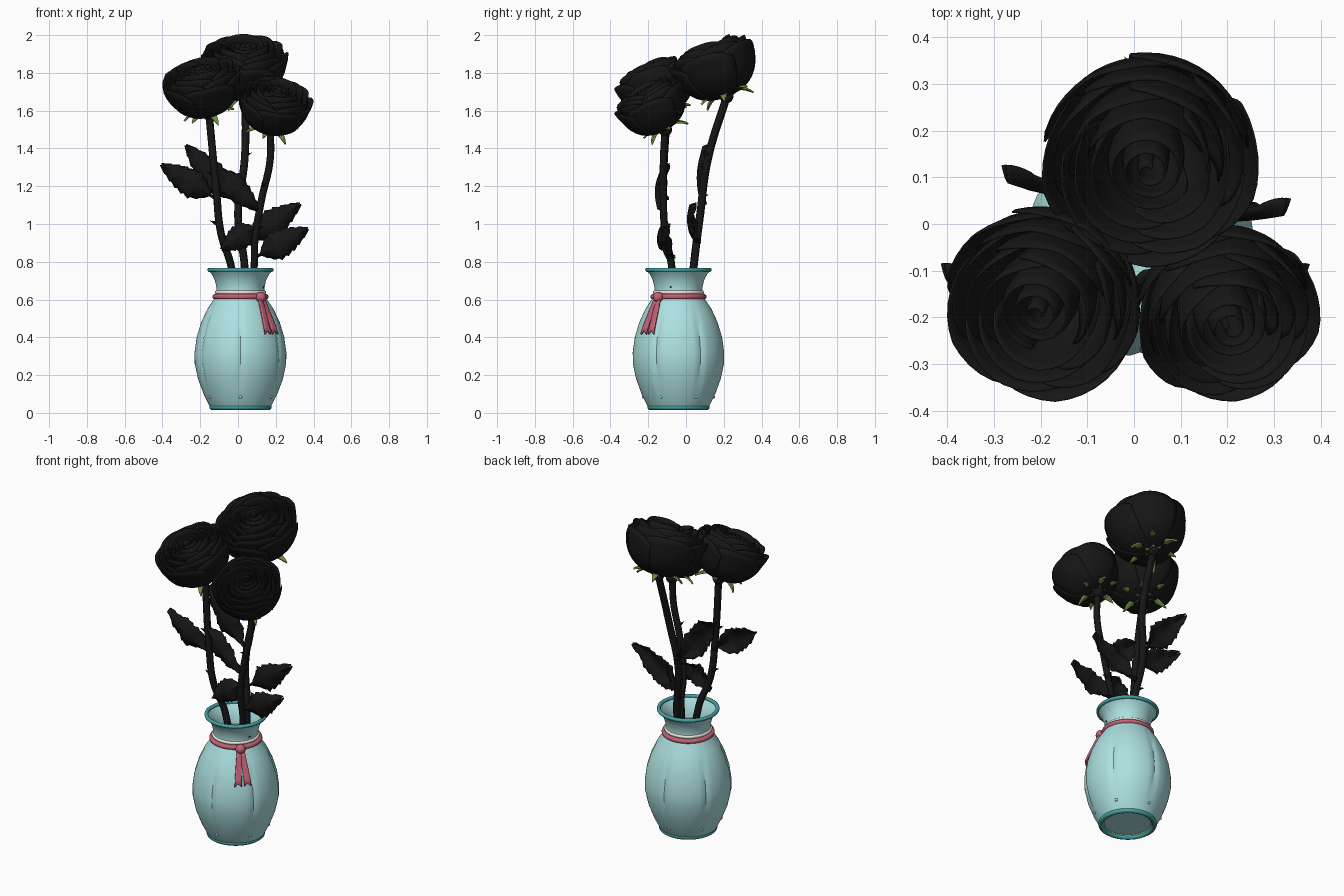
import bpy, math
from mathutils import Vector
from math import sin, cos, pi, radians

if "Cube" in bpy.data.objects:
    bpy.data.objects.remove(bpy.data.objects["Cube"])

CX, CY = 0.013, -0.04          # vase axis


def material(name, col):
    m = bpy.data.materials.new(name)
    m.diffuse_color = (*col, 1)
    m.use_nodes = True
    m.node_tree.nodes["Principled BSDF"].inputs["Base Color"].default_value = m.diffuse_color
    return m


BLACK = material("black", (0.008, 0.008, 0.008))
GREEN = material("sepal_green", (0.16, 0.28, 0.05))
PALE = material("pale_blue", (0.42, 0.75, 0.75))
TEAL = material("teal", (0.06, 0.36, 0.36))
PINK = material("pink", (0.55, 0.12, 0.18))
WHITE = material("white", (0.85, 0.8, 0.75))


def finish(ob, name, mat, angle=40):
    ob.name = name
    ob.data.materials.append(mat)
    bpy.ops.object.select_all(action='DESELECT')
    ob.select_set(True)
    bpy.context.view_layer.objects.active = ob
    bpy.ops.object.shade_smooth_by_angle(angle=radians(angle))
    return ob


def mesh(name, verts, faces, mat, thick=0, angle=40):
    me = bpy.data.meshes.new(name)
    me.from_pydata([tuple(v) for v in verts], [], faces)
    ob = bpy.data.objects.new(name, me)
    bpy.context.collection.objects.link(ob)
    finish(ob, name, mat, angle)
    if thick:
        s = ob.modifiers.new("thickness", 'SOLIDIFY')
        s.thickness, s.offset = thick, 0
    return ob


def patch(f, nu, nv, verts, faces):
    """Append a grid of f(u, v), u and v in 0..1."""
    o = len(verts)
    verts += [f(i / nu, j / nv) for i in range(nu + 1) for j in range(nv + 1)]
    for i in range(nu):
        for j in range(nv):
            a = o + i * (nv + 1) + j
            faces.append((a, a + nv + 1, a + nv + 2, a + 1))


# --- vase: lathed profile, outside then inside, with six thin grooves ---
PROFILE = [(0, .035), (.13, .035), (.15, .015), (.165, .04), (.195, .10), (.225, .18), (.242, .26),
           (.243, .32), (.232, .40), (.208, .48), (.175, .55), (.142, .60), (.128, .63),
           (.126, .66), (.135, .70), (.152, .735), (.172, .757), (.160, .757), (.138, .73),
           (.118, .69), (.110, .65), (.128, .60), (.19, .48), (.225, .32), (.21, .18), (.15, .06), (0, .055)]
SEG = 72
verts, faces = [], []
for k, (r, z) in enumerate(PROFILE):
    for i in range(SEG):
        a = -pi / 2 + 2 * pi * i / SEG
        rr = r - (.008 if i % 12 == 0 and 5 <= k <= 9 else 0)
        verts.append((CX + rr * cos(a), CY + rr * sin(a), z))
for k in range(len(PROFILE) - 1):
    for i in range(SEG):
        j = (i + 1) % SEG
        faces.append((k * SEG + i, k * SEG + j, (k + 1) * SEG + j, (k + 1) * SEG + i))
mesh("vase", verts, faces, PALE, angle=30)

# --- rings round the vase, and small beads near the foot ---
for name, z, R, r, mat in (("vase_foot_ring", .03, .15, .015, TEAL), ("vase_rim_ring", .757, .165, .011, TEAL),
                           ("ribbon_band", .615, .135, .014, PINK), ("white_band", .638, .126, .010, WHITE)):
    bpy.ops.mesh.primitive_torus_add(location=(CX, CY, z), major_radius=R, minor_radius=r,
                                     major_segments=48, minor_segments=10)
    finish(bpy.context.object, name, mat, 60)
for i in range(6):
    a = -pi / 2 + i * pi / 3
    bpy.ops.mesh.primitive_uv_sphere_add(segments=10, ring_count=6, radius=.009,
                                         location=(CX + .185 * cos(a), CY + .185 * sin(a), .085))
    finish(bpy.context.object, "vase_bead", PALE, 60)

# --- ribbon knot and two tails ---
A0 = -pi / 4
bpy.ops.mesh.primitive_uv_sphere_add(segments=16, ring_count=10, radius=.028,
                                     location=(CX + .152 * cos(A0), CY + .152 * sin(A0), .612))
finish(bpy.context.object, "ribbon_knot", PINK, 60)
for s in (-1, 1):
    def tail(u, v):
        z = .61 - .185 * v + (.018 * abs(2 * u - 1) * -1 + .009 if v == 1 else 0)
        r = .155 + .078 * v
        off = s * (.008 + .02 * v) + (u - .5) * (.026 + .014 * v)
        return (CX + r * cos(A0) - off * sin(A0), CY + r * sin(A0) + off * cos(A0), z)
    verts, faces = [], []
    patch(tail, 4, 6, verts, faces)
    mesh("ribbon_tail", verts, faces, PINK, .01)


# --- stems ---
def stem(points, r):
    cu = bpy.data.curves.new("stem", 'CURVE')
    cu.dimensions, cu.bevel_depth, cu.bevel_resolution = '3D', r, 3
    cu.use_fill_caps, cu.resolution_u = True, 8
    sp = cu.splines.new('BEZIER')
    sp.bezier_points.add(len(points) - 1)
    for b, p in zip(sp.bezier_points, points):
        b.co = p
        b.handle_left_type = b.handle_right_type = 'AUTO'
    ob = bpy.data.objects.new("stem", cu)
    bpy.context.collection.objects.link(ob)
    bpy.ops.object.select_all(action='DESELECT')
    ob.select_set(True)
    bpy.context.view_layer.objects.active = ob
    bpy.ops.object.convert(target='MESH')
    finish(bpy.context.object, "stem", BLACK)


stem([(.03, -.06, .1), (-.035, -.075, .77), (-.09, -.11, .95), (-.115, -.12, 1.18), (-.155, -.1, 1.6)], .02)
stem([(.02, -.02, .1), (.035, .04, .77), (0, .075, 1.05), (.035, .115, 1.34), (.04, .22, 1.69)], .021)
stem([(0, -.05, .1), (.085, -.075, .77), (.09, -.105, .92), (.125, -.12, 1.13), (.17, -.12, 1.34), (.17, -.11, 1.52)], .019)

# --- thorns: (base, direction) ---
for p, d in (((-.105, -.11, 1.0), (-1, 0, .4)), ((.03, .115, 1.36), (1, 0, .4)), ((-.125, -.12, 1.26), (-1, -.2, .4)),
             ((.0, .08, 1.14), (-.5, 1, .4)), ((.095, -.1, .97), (1, -.4, .4)), ((.14, -.12, 1.2), (-.3, -1, .4)),
             ((.10, -.08, .66), (1, 0, .2)), ((.02, .05, .86), (-1, .3, .4))):
    d = Vector(d).normalized()
    bpy.ops.mesh.primitive_cone_add(vertices=8, radius1=.014, radius2=0, depth=.045, location=Vector(p) + d * .025,
                                    rotation=d.to_track_quat('Z', 'Y').to_euler())
    finish(bpy.context.object, "thorn", BLACK)


# --- serrated leaves ---
def leaf(base, tip, width):
    b, t = Vector(base), Vector(tip)
    d = t - b
    side = d.cross(Vector((0, -1, 0))).normalized()
    n = side.cross(d).normalized()

    def f(u, v):
        w = width * max(0, min(1, (u - .12) / .25)) ** .6 * max(0, 1 - max(0, (u - .4) / .6) ** 1.8) + .006
        w *= 1 - .2 * ((u * 8) % 1 if u < 1 else 1)
        s = 2 * v - 1
        return b + d * (u + .03 * abs(s)) + side * s * w + n * (.025 * sin(u * pi) - .03 * abs(s) ** 1.5 + .008 * sin(u * 18) * abs(s))
    verts, faces = [], []
    patch(f, 32, 6, verts, faces)
    mesh("leaf", verts, faces, BLACK, .006)


for l in (((0, .08, 1.1), (-.27, .09, 1.41), .075), ((-.11, -.12, 1.13), (-.40, -.12, 1.31), .072),
          ((-.14, -.12, 1.31), (.10, -.15, 1.08), .066), ((.03, .05, .9), (.32, .02, 1.10), .075),
          ((.11, -.11, 1.0), (-.08, -.14, .87), .066), ((.085, -.085, .82), (.36, -.12, .97), .075)):
    leaf(*l)


# --- roses: overlapping petal layers round a spiral heart, with sepals ---
def rose(base, axis, R, spin):
    base = Vector(base)
    q = Vector(axis).to_track_quat('Z', 'Y')

    def place(r, a, z):
        return base + q @ Vector((r * cos(a + spin), r * sin(a + spin), z)) * R

    verts, faces = [], []
    for k, (rad, top, H, n) in enumerate(((.98, 98, 1.08, 5), (.87, 104, 1.17, 5), (.72, 108, 1.22, 4), (.55, 112, 1.26, 3))):
        top = radians(top)
        for i in range(n):
            def petal(u, v):
                s = 2 * u - 1
                th = top * v * (1 - .17 * abs(s) ** 3)
                r = rad * (sin(th) ** .8 if th > 0 else 0) + .04 * s * v + .07 * max(0, v - .8) / .2 * (1 - abs(s))
                z = H * (1 - cos(th)) / (1 - cos(top))
                return place(max(r, .03), 2 * pi * (i + k * .45) / n + s * 1.35 * pi / n, z + .03 * k)
            patch(petal, 12, 10, verts, faces)

    def heart(u, v):
        r = .05 + .36 * u
        return place(r * (.75 + .35 * sin(v * 2.4)), u * 2.75 * 2 * pi, .3 + (1.0 - .06 * u) * v)
    patch(heart, 60, 6, verts, faces)
    mesh("rose_petals", verts, faces, BLACK, .02 * R, 50)

    verts, faces = [], []
    for i in range(6):
        def sepal(u, v):
            w = .13 * (u + .25) ** .5 * (1 - u) ** .8 * 1.4
            s = 2 * v - 1
            r = .1 + .58 * u
            return place(r, 2 * pi * i / 6 + s * w / r, -.03 + .12 * sin(u * 2.6) - .16 * u * u * (i % 2) + .04 * abs(s) * (1 - u))
        patch(sepal, 8, 4, verts, faces)
    mesh("sepals", verts, faces, GREEN, .01)
    bpy.ops.mesh.primitive_uv_sphere_add(segments=16, ring_count=10, radius=.036, location=base)
    finish(bpy.context.object, "rose_hip", BLACK, 60)


rose((-.155, -.10, 1.585), (-.2, -.36, .9), .205, .3)
rose((.04, .215, 1.675), (-.03, -.36, .93), .225, 1.0)
rose((.172, -.11, 1.50), (.15, -.46, .86), .19, 2.0)
